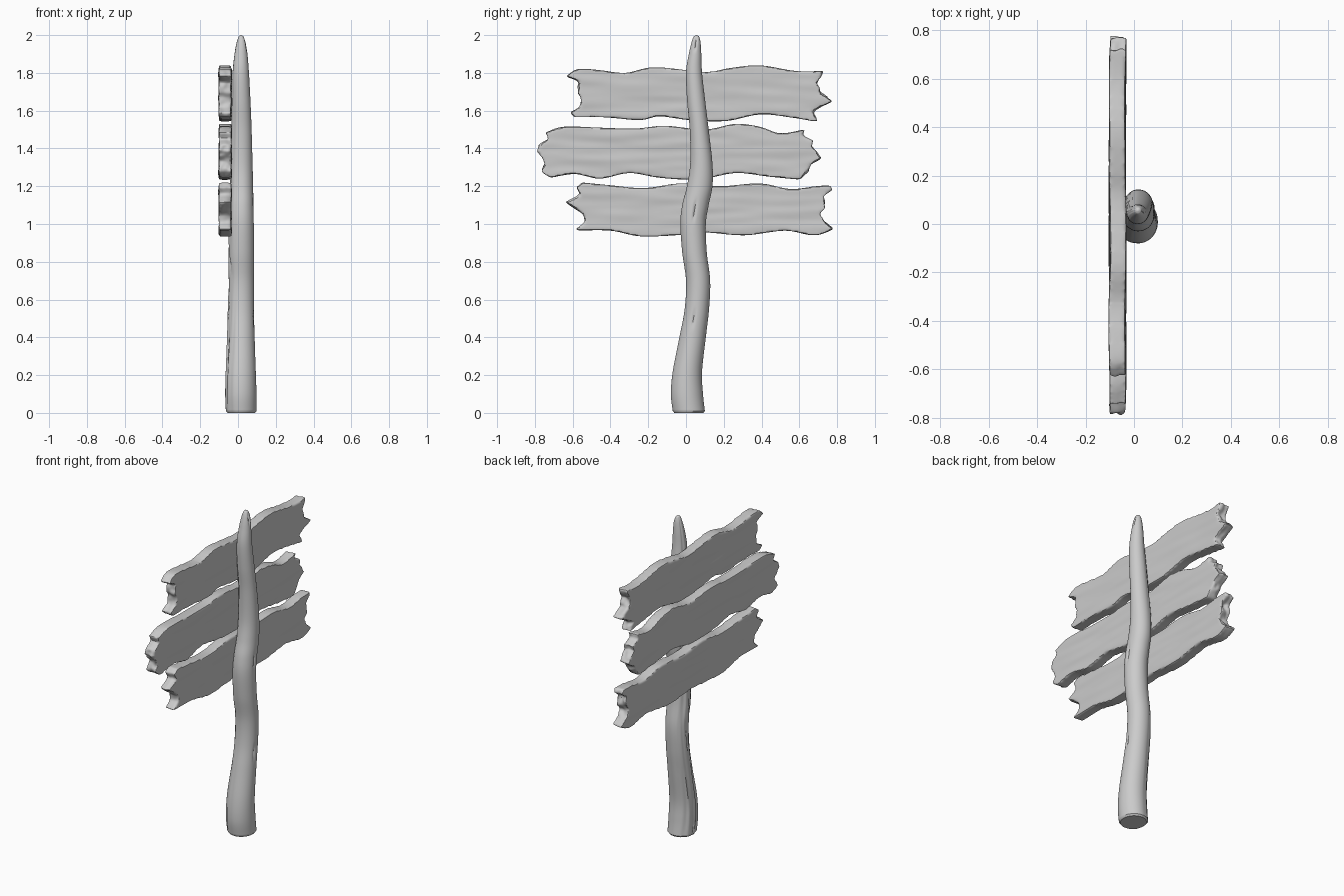
import bpy, bmesh, math
from mathutils import Vector, noise

if "Cube" in bpy.data.objects:
    bpy.data.objects.remove(bpy.data.objects["Cube"])


def spline(pts, steps):
    """Catmull-Rom resampling of a list of equal-length tuples."""
    out = []
    n = len(pts)
    for i in range(n - 1):
        p0, p1, p2, p3 = pts[max(i - 1, 0)], pts[i], pts[i + 1], pts[min(i + 2, n - 1)]
        for s in range(steps):
            t = s / steps
            out.append(tuple(
                0.5 * (2 * b + (c - a) * t + (2 * a - 5 * b + 4 * c - d) * t * t
                       + (3 * b - a - 3 * c + d) * t ** 3)
                for a, b, c, d in zip(p0, p1, p2, p3)))
    return out + [tuple(pts[-1])]


def make_object(name, bm):
    bmesh.ops.recalc_face_normals(bm, faces=bm.faces)
    mesh = bpy.data.meshes.new(name)
    bm.to_mesh(mesh)
    bm.free()
    ob = bpy.data.objects.new(name, mesh)
    bpy.context.collection.objects.link(ob)
    bpy.ops.object.select_all(action='DESELECT')
    ob.select_set(True)
    bpy.context.view_layer.objects.active = ob
    return ob


def plank(name, seed, top, right, bottom, left):
    # wavy long edges, jagged broken ends
    outline = spline(top, 5) + right + spline(bottom, 5) + left
    bm = bmesh.new()
    face = bm.faces.new([bm.verts.new((-0.101, y, z)) for y, z in outline])
    ext = bmesh.ops.extrude_face_region(bm, geom=[face])
    for v in ext['geom']:
        if isinstance(v, bmesh.types.BMVert):
            v.co.x = -0.035
    ob = make_object(name, bm)
    # dense skin with softened edges
    rm = ob.modifiers.new("skin", 'REMESH')
    rm.mode = 'VOXEL'
    rm.voxel_size = 0.009
    sm = ob.modifiers.new("soften", 'SMOOTH')
    sm.factor, sm.iterations = 0.5, 4
    for m in ("skin", "soften"):
        bpy.ops.object.modifier_apply(modifier=m)
    # wood grain along the board and splintered ends
    for v in ob.data.vertices:
        x, y, z = v.co
        grain = noise.noise(Vector((x * 6 + seed, y * 4, z * 22)))
        ends = min(max((abs(y) - 0.5) / 0.12, 0), 1)
        v.co.x += 0.004 * grain + 0.002 * math.sin(y * 7 + seed)
        v.co.y += 0.014 * ends * noise.noise(Vector((x * 35, seed, z * 30)))
    bpy.ops.object.shade_smooth_by_angle(angle=math.radians(40))
    return ob


# three signboards: (y, z) points for the four sides
plank("top_board", 1.7,
      [(-.63, 1.78), (-.57, 1.82), (-.46, 1.815), (-.32, 1.80), (-.165, 1.83), (.10, 1.805),
       (.23, 1.825), (.39, 1.84), (.58, 1.81), (.725, 1.81)],
      [(.722, 1.79), (.69, 1.75), (.705, 1.70), (.775, 1.65), (.71, 1.62), (.665, 1.595)],
      [(.70, 1.54), (.55, 1.565), (.39, 1.58), (.21, 1.545), (.02, 1.55), (-.14, 1.57),
       (-.245, 1.55), (-.43, 1.565), (-.59, 1.565)],
      [(-.615, 1.59), (-.56, 1.62), (-.555, 1.67), (-.575, 1.70), (-.565, 1.755)])

plank("middle_board", 5.2,
      [(-.74, 1.485), (-.64, 1.515), (-.455, 1.51), (-.27, 1.505), (-.11, 1.52), (.10, 1.50),
       (.26, 1.53), (.39, 1.515), (.50, 1.48), (.625, 1.50)],
      [(.62, 1.465), (.67, 1.44), (.665, 1.41), (.715, 1.35), (.66, 1.31), (.645, 1.28)],
      [(.60, 1.235), (.445, 1.25), (.26, 1.27), (.07, 1.235), (-.14, 1.245), (-.30, 1.27),
       (-.455, 1.24), (-.59, 1.265), (-.72, 1.245)],
      [(-.765, 1.28), (-.74, 1.325), (-.785, 1.385), (-.775, 1.42), (-.73, 1.45)])

plank("bottom_board", 9.4,
      [(-.55, 1.22), (-.40, 1.205), (-.22, 1.19), (-.03, 1.215), (.18, 1.20), (.39, 1.215),
       (.55, 1.185), (.685, 1.20), (.76, 1.205)],
      [(.77, 1.18), (.72, 1.145), (.735, 1.10), (.71, 1.055), (.73, 1.015)],
      [(.785, .975), (.685, .94), (.525, .965), (.31, .94), (.10, .955), (-.06, .94),
       (-.245, .935), (-.40, .965), (-.585, .965)],
      [(-.535, 1.01), (-.54, 1.05), (-.635, 1.115), (-.56, 1.155), (-.58, 1.195)])

# crooked post: z, y from, y to, x from, x to
post_profile = [
    (0.01, -.07, .10, -.064, .098), (.10, -.08, .09, -.066, .098), (.22, -.07, .085, -.064, .094),
    (.40, -.035, .105, -.057, .088), (.55, -.007, .122, -.053, .085), (.70, 0, .128, -.05, .085),
    (.85, -.02, .11, -.05, .085), (1.0, -.03, .105, -.047, .084), (1.1, -.02, .12, -.044, .082),
    (1.2, .005, .14, -.042, .08), (1.32, .022, .14, -.04, .077), (1.5, .02, .12, -.036, .072),
    (1.65, .006, .102, -.033, .066), (1.8, 0, .085, -.028, .058), (1.9, .015, .081, -.018, .05),
    (1.96, .029, .077, -.007, .042), (1.99, .04, .07, .003, .031), (1.998, .05, .062, .01, .022)]
# cracks: side, y, z, half length
cracks = [(1, .045, 1.07, .05), (1, .04, .50, .04), (1, .05, 1.95, .03),
          (-1, .0, .30, .12), (-1, .06, .62, .10), (-1, .03, .82, .08)]
SIDES = 64
bm = bmesh.new()
rings = []
first = post_profile[0]
base = (0.0, first[1] + .008, first[2] - .008, first[3] + .008, first[4] - .008)
for z, y0, y1, x0, x1 in [base] + spline(post_profile, 7):
    cx, cy, rx, ry = (x0 + x1) / 2, (y0 + y1) / 2, (x1 - x0) / 2, (y1 - y0) / 2
    ring = []
    for k in range(SIDES):
        a = 2 * math.pi * k / SIDES
        c, s = math.cos(a), math.sin(a)
        y = cy + ry * s
        cut = 0
        for side, yc, zc, h in cracks:
            if side * c > 0:
                d = (y - yc - (z - zc) * 0.12) / 0.006
                cut += 0.008 * math.exp(-d * d - ((z - zc) / h) ** 4)
        # rougher grain on the face behind the boards
        rough = 0.10 * max(-c, 0) * noise.noise(Vector((c * 4, s * 5, z * 3)))
        f = 1 + min(rough, 0.02) - cut / rx
        ring.append(bm.verts.new((cx + rx * c * f, cy + ry * s * f, z)))
    rings.append(ring)
for a, b in zip(rings, rings[1:]):
    for k in range(SIDES):
        j = (k + 1) % SIDES
        bm.faces.new((a[k], a[j], b[j], b[k]))
bm.faces.new(rings[0])
tip = bm.verts.new((.016, .056, 2.0))
for k in range(SIDES):
    bm.faces.new((rings[-1][k], rings[-1][(k + 1) % SIDES], tip))
make_object("post", bm)
bpy.ops.object.shade_smooth_by_angle(angle=math.radians(40))
